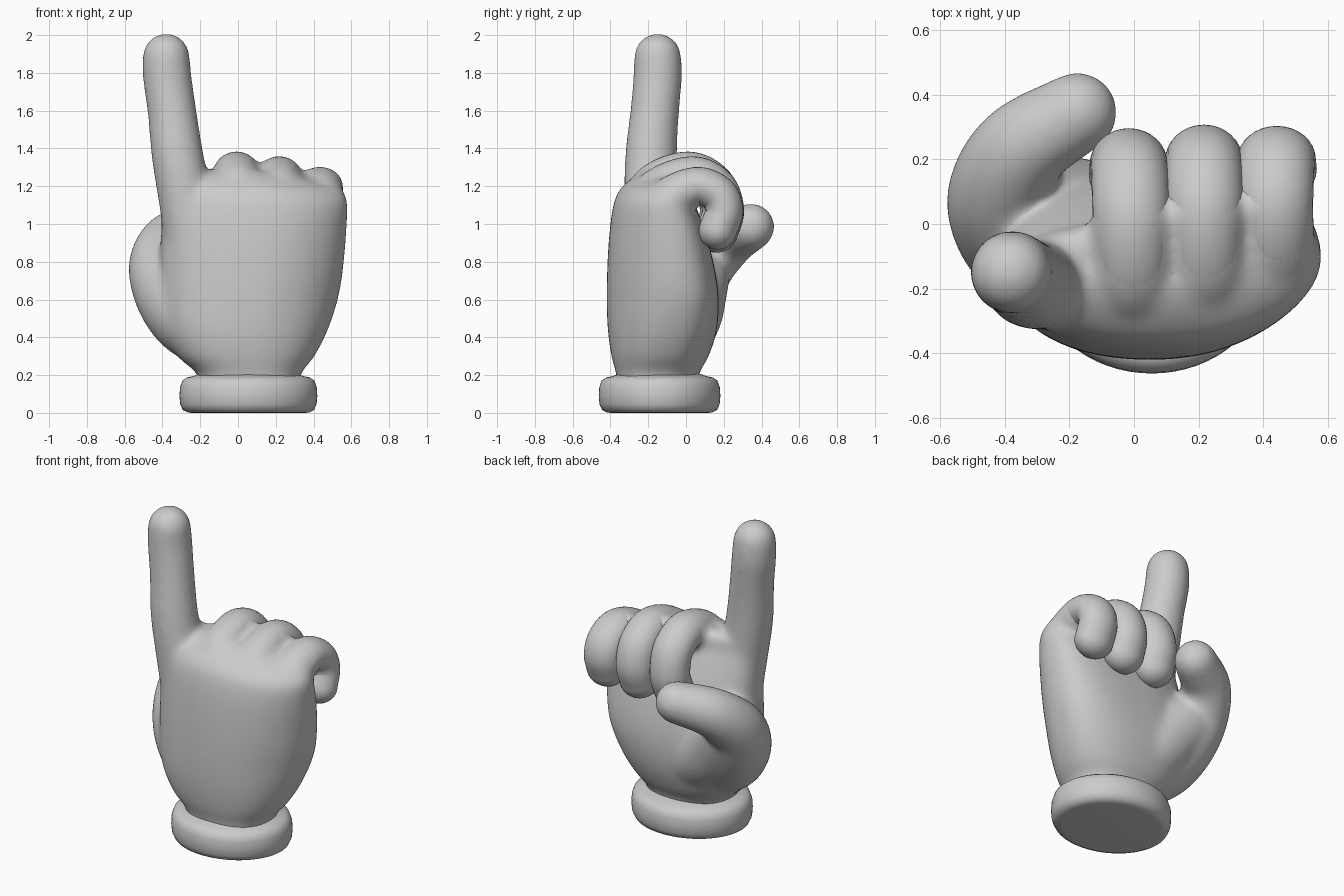
import bpy, bmesh, math
from mathutils import Vector

if "Cube" in bpy.data.objects:
    bpy.data.objects.remove(bpy.data.objects["Cube"])


def loft(bm, rings):
    """Skin a list of equal-length point rings and cap both ends."""
    loops = [[bm.verts.new(p) for p in ring] for ring in rings]
    n = len(loops[0])
    for a, b in zip(loops, loops[1:]):
        for i in range(n):
            j = (i + 1) % n
            bm.faces.new((a[i], a[j], b[j], b[i]))
    bm.faces.new(loops[0][::-1])
    bm.faces.new(loops[-1])


def spline(keys, steps=8):
    """Catmull-Rom through keys of any dimension."""
    k = [Vector(p) for p in keys]
    k = [2 * k[0] - k[1]] + k + [2 * k[-1] - k[-2]]
    out = []
    for a, b, c, d in zip(k, k[1:], k[2:], k[3:]):
        for s in range(steps):
            t = s / steps
            out.append(0.5 * (2 * b + (c - a) * t + (2 * a - 5 * b + 4 * c - d) * t * t
                              + (3 * b - a - 3 * c + d) * t ** 3))
    return out + [k[-2]]


def tube(bm, keys, side, widen=1.0, n=32):
    """Tapered tube through (x, y, z, radius) keys, rounded at both ends."""
    pts = [(Vector(p[:3]), p[3]) for p in spline([Vector(p) for p in keys])]

    def cap(end, before, r):
        d = (end - before).normalized()
        return [(end + d * r * math.sin(a), r * math.cos(a))
                for a in (math.pi / 2 * i / 8.2 for i in range(1, 9))]

    head = cap(pts[0][0], pts[1][0], pts[0][1])[::-1]
    pts = head + pts + cap(pts[-1][0], pts[-2][0], pts[-1][1])
    rings = []
    for i, (p, r) in enumerate(pts):
        t = (pts[min(i + 1, len(pts) - 1)][0] - pts[max(i - 1, 0)][0]).normalized()
        u = (Vector(side) - t * t.dot(Vector(side))).normalized()
        v = t.cross(u)
        rings.append([p + u * r * widen * math.cos(2 * math.pi * j / n)
                      + v * r * math.sin(2 * math.pi * j / n) for j in range(n)])
    loft(bm, rings)


def finish(bm, name):
    bmesh.ops.recalc_face_normals(bm, faces=bm.faces)
    me = bpy.data.meshes.new(name)
    bm.to_mesh(me)
    bm.free()
    me.shade_smooth()
    ob = bpy.data.objects.new(name, me)
    bpy.context.collection.objects.link(ob)
    return ob


bm = bmesh.new()

# Palm: z, x min, x max, y min, y max; bowed back and lower at the little finger
sections = [(0.12, -0.20, 0.32, -0.36, 0.06), (0.21, -0.22, 0.335, -0.37, 0.07),
            (0.30, -0.32, 0.405, -0.395, 0.12), (0.45, -0.40, 0.48, -0.415, 0.165),
            (0.65, -0.42, 0.54, -0.42, 0.17), (0.90, -0.41, 0.57, -0.41, 0.12),
            (1.10, -0.40, 0.58, -0.385, 0.05), (1.19, -0.39, 0.575, -0.345, 0.01),
            (1.255, -0.35, 0.54, -0.265, 0.0), (1.285, -0.25, 0.44, -0.19, -0.03)]
rings = []
for z, x0, x1, y0, y1 in (tuple(p) for p in spline(sections, 5)):
    ring = []
    for i in range(64):
        a = 2 * math.pi * i / 64
        c, s = math.cos(a), math.sin(a)
        u = math.copysign(abs(c) ** 0.87, c)
        v = math.copysign(abs(s) ** 0.87, s)
        bow = (0.07 if u > 0 else 0.02) * u * u * min(1, max(0, (z - 0.2) / 0.4))
        x = (x0 + x1) / 2 + u * (x1 - x0) / 2
        drop = max(0, z - 1.0) * 0.25 * max(0, (x - 0.1) / 0.45)
        ring.append((x, (y0 + y1) / 2 + v * (y1 - y0) / 2 + bow, z - drop))
    rings.append(ring)
loft(bm, rings)

# Pointing finger
tube(bm, [(-0.22, -0.17, 0.70, 0.14), (-0.275, -0.185, 1.1, 0.142), (-0.32, -0.185, 1.36, 0.138),
          (-0.35, -0.165, 1.6, 0.130), (-0.375, -0.15, 1.78, 0.130),
          (-0.38, -0.15, 1.885, 0.126)], (1, 0, 0))

# Three curled fingers: name, base x, tip x, side profile (y, z), radius
curls = [
    ("middle_finger", 0.00, -0.02, [(-0.255, 1.03), (-0.17, 1.205), (0.01, 1.272), (0.145, 1.205), (0.185, 1.07), (0.155, 0.96)], 0.111),
    ("ring_finger", 0.22, 0.215, [(-0.24, 1.01), (-0.15, 1.18), (0.03, 1.247), (0.155, 1.19), (0.196, 1.07), (0.165, 0.96)], 0.111),
    ("little_finger", 0.425, 0.445, [(-0.135, 0.97), (-0.10, 1.13), (0.05, 1.20), (0.165, 1.16), (0.202, 1.07), (0.168, 0.965)], 0.101)]
for name, xb, xt, prof, r in curls:
    keys = [(xb + (xt - xb) * i / 5, y, z, r) for i, (y, z) in enumerate(prof)]
    finger = bmesh.new()
    tube(finger, keys, (1, 0, 0), 0.12 / r)
    finish(finger, name)
    # knuckle inside the glove, so that the finger root blends with the palm
    tube(bm, [(x, y, z, r + 0.006) for x, y, z, r in keys[:3]], (1, 0, 0), 0.12 / r)

# Thumb, folding across the palm side, and the pad at its root
tube(bm, [(-0.10, -0.12, 0.42, 0.20), (-0.25, -0.08, 0.51, 0.215), (-0.355, 0.00, 0.66, 0.207),
          (-0.405, 0.10, 0.80, 0.172), (-0.345, 0.235, 0.925, 0.147),
          (-0.175, 0.345, 0.985, 0.126)], (0, 0, 1))
tube(bm, [(0.05, -0.08, 0.40, 0.20), (-0.14, -0.02, 0.53, 0.215), (-0.30, 0.04, 0.70, 0.19)], (0, 0, 1))

# Fuse everything into one soft glove
hand = finish(bm, "hand")
rm = hand.modifiers.new("fuse", 'REMESH')
rm.mode = 'VOXEL'
rm.voxel_size = 0.012
rm.use_smooth_shade = True
sm = hand.modifiers.new("soften", 'SMOOTH')
sm.factor = 0.5
sm.iterations = 55

# Rolled cuff: inset from the outer edge, height
bm = bmesh.new()
roll = [(0.065, 0.0), (0.045, 0.002), (0.018, 0.015), (0.004, 0.045), (0.0, 0.09), (0.003, 0.135),
        (0.015, 0.17), (0.04, 0.188), (0.075, 0.195), (0.10, 0.205), (0.13, 0.205)]
loft(bm, [[(0.055 + (0.365 - d) * math.cos(2 * math.pi * i / 64),
            -0.14 + (0.322 - d) * math.sin(2 * math.pi * i / 64), z) for i in range(64)]
          for d, z in roll])
cuff = finish(bm, "cuff")
bpy.context.view_layer.objects.active = cuff
cuff.select_set(True)
bpy.ops.object.shade_smooth_by_angle(angle=math.radians(40))
